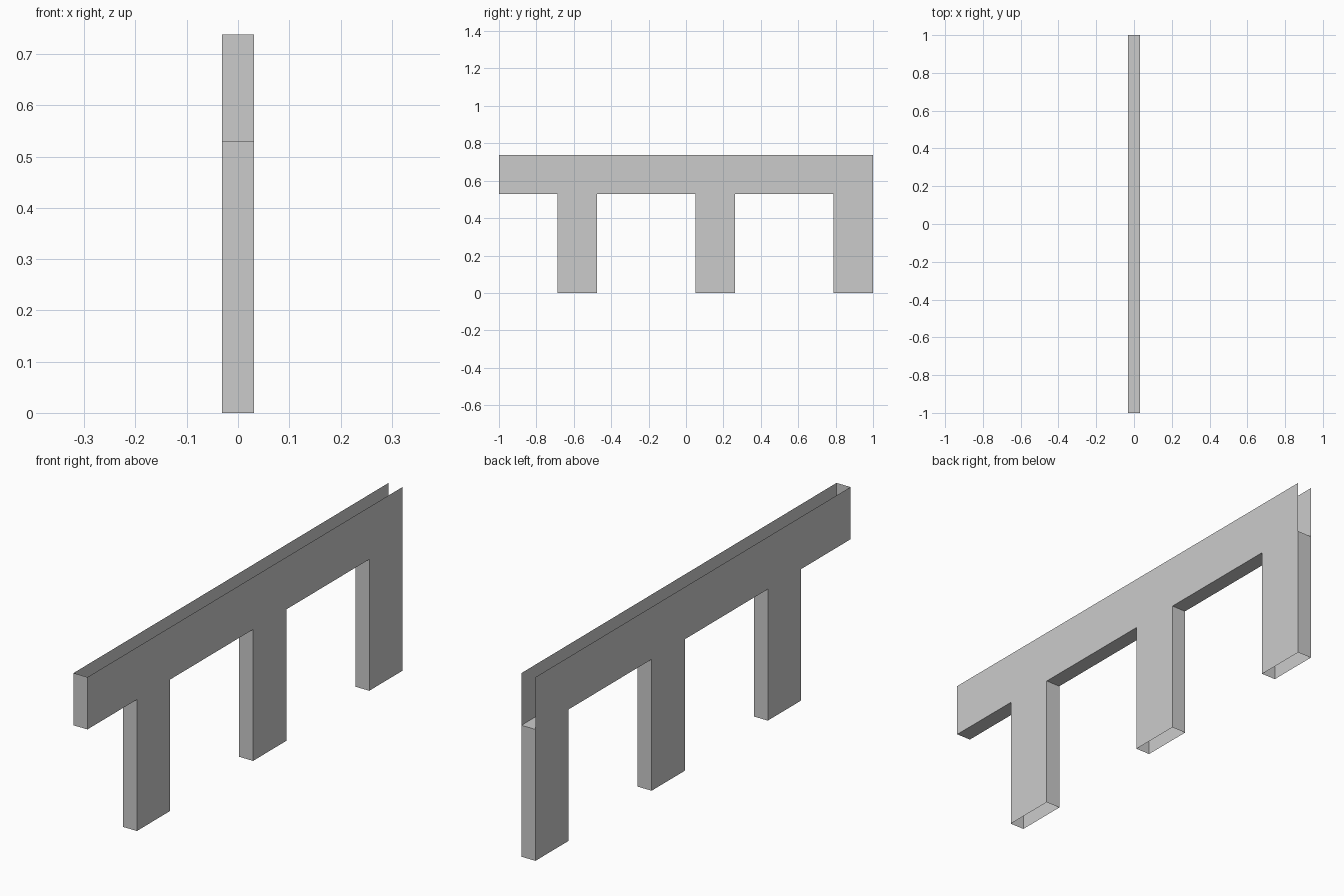
import bpy
import bmesh
from mathutils import Vector

if "Cube" in bpy.data.objects:
    bpy.data.objects.remove(bpy.data.objects["Cube"])

HALF = 0.031     # half thickness in x
DECK = 0.528     # underside of the channel
TOP = 0.738
LEG_W = 0.211


def open_box(name, y0, y1, z0, z1, open_dirs):
    """Thin-skinned box with the sides facing open_dirs left out."""
    bm = bmesh.new()
    bmesh.ops.create_cube(bm, size=1)
    bm.normal_update()
    dirs = [Vector(d) for d in open_dirs]
    gone = [f for f in bm.faces if any(f.normal.dot(d) > 0.9 for d in dirs)]
    bmesh.ops.delete(bm, geom=gone, context='FACES')
    for v in bm.verts:
        v.co = (v.co.x * 2 * HALF,
                y0 + (v.co.y + 0.5) * (y1 - y0),
                z0 + (v.co.z + 0.5) * (z1 - z0))
    mesh = bpy.data.meshes.new(name)
    bm.to_mesh(mesh)
    bm.free()
    obj = bpy.data.objects.new(name, mesh)
    bpy.context.collection.objects.link(obj)
    return obj


# Long channel: open on top and at the back end
open_box("channel_beam", -1, 1, DECK, TOP, [(0, 0, 1), (0, 1, 0)])

# Three hollow legs, open at the foot; the beam floor closes their tops
for i, y1 in enumerate((-0.475, 0.2625, 1.0)):
    open_box(f"leg_{i + 1}", y1 - LEG_W, y1, 0, DECK, [(0, 0, 1), (0, 0, -1)])
